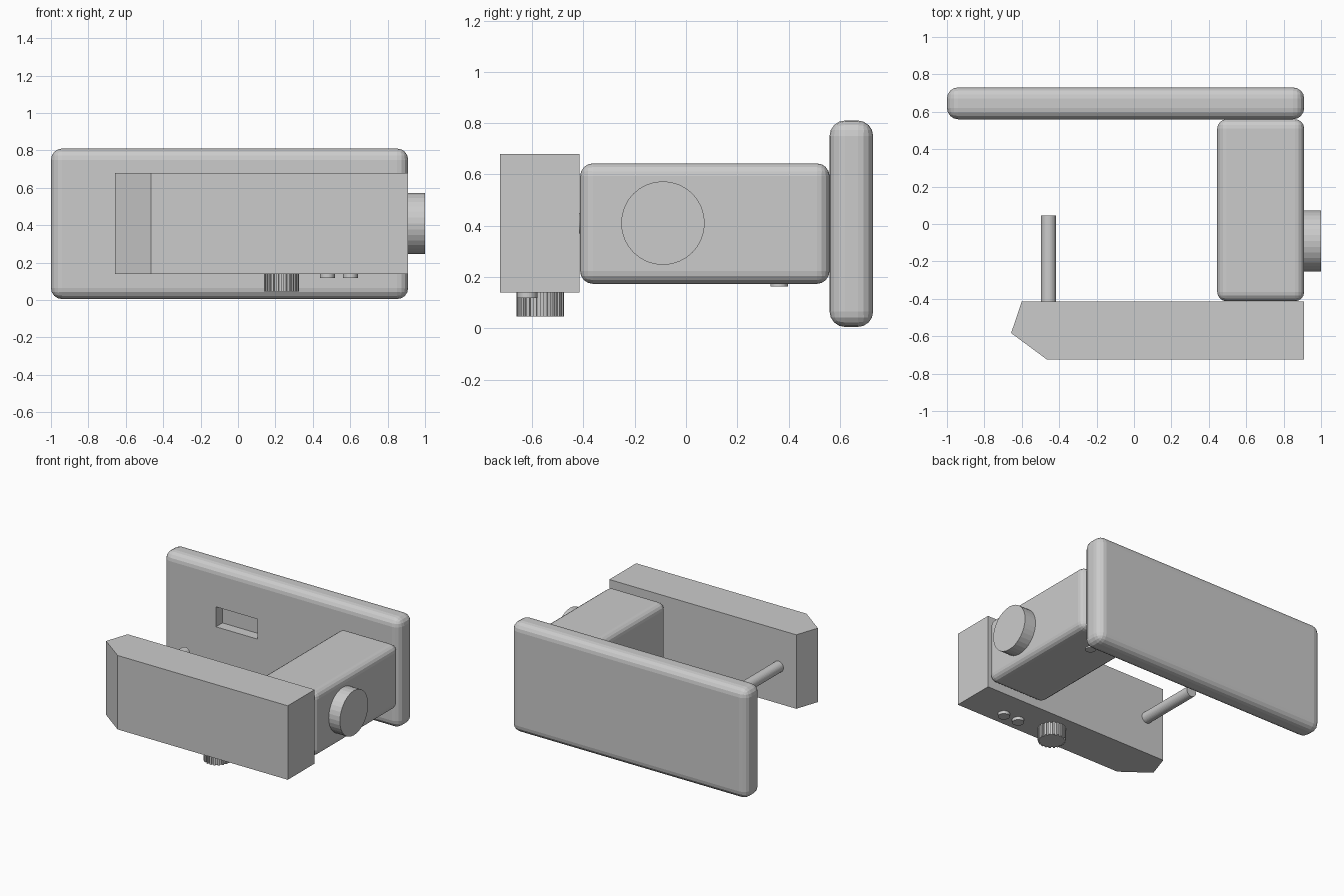
import bpy, bmesh, math
from mathutils import Matrix

if "Cube" in bpy.data.objects:
    bpy.data.objects.remove(bpy.data.objects["Cube"])


def finish(name, bm):
    bmesh.ops.recalc_face_normals(bm, faces=bm.faces)
    me = bpy.data.meshes.new(name)
    bm.to_mesh(me)
    bm.free()
    ob = bpy.data.objects.new(name, me)
    bpy.context.collection.objects.link(ob)
    return ob


def box(name, lo, hi, bevel=0.0):
    bm = bmesh.new()
    bmesh.ops.create_cube(bm, size=1)
    for v in bm.verts:
        v.co = [a + (c + 0.5) * (b - a) for a, b, c in zip(lo, hi, v.co)]
    if bevel:
        bmesh.ops.bevel(bm, geom=bm.edges[:], offset=bevel, segments=4,
                        profile=0.5, affect='EDGES')
    return finish(name, bm)


def cylinder(name, centre, radius, depth, axis='Z', sides=32):
    rot = {'X': Matrix.Rotation(math.pi / 2, 4, 'Y'),
           'Y': Matrix.Rotation(math.pi / 2, 4, 'X'),
           'Z': Matrix.Identity(4)}[axis]
    bm = bmesh.new()
    bmesh.ops.create_cone(bm, cap_ends=True, segments=sides, radius1=radius,
                          radius2=radius, depth=depth,
                          matrix=Matrix.Translation(centre) @ rot)
    return finish(name, bm)


def prism(name, outline, z0, z1):
    bm = bmesh.new()
    face = bm.faces.new([bm.verts.new((x, y, z0)) for x, y in outline])
    ext = bmesh.ops.extrude_face_region(bm, geom=[face])
    for v in ext['geom']:
        if isinstance(v, bmesh.types.BMVert):
            v.co.z = z1
    return finish(name, bm)


# Rounded back plate with a rectangular strike slot
plate = box("back_plate", (-1, 0.56, 0.005), (0.91, 0.73, 0.81), 0.06)
cutter = box("slot_cutter", (-0.57, 0.5, 0.37), (-0.235, 0.635, 0.516))
cutter.hide_render = True
cutter.hide_set(True)
cut = plate.modifiers.new("slot", 'BOOLEAN')
cut.operation = 'DIFFERENCE'
cut.solver = 'EXACT'
cut.object = cutter

# Rounded connecting block and round side dial
box("connecting_block", (0.445, -0.413, 0.173), (0.91, 0.56, 0.643), 0.05)
cylinder("side_dial", (0.95, -0.09, 0.41), 0.163, 0.1, 'X')

# Front housing with pointed end
prism("front_housing", [(-0.60, -0.415), (0.91, -0.415), (0.91, -0.725),
                        (-0.465, -0.725), (-0.657, -0.583)], 0.14, 0.68)

# Locking pin
cylinder("locking_pin", (-0.457, -0.19, 0.41), 0.04, 0.47, 'Y')

# Knurled thumb wheel under the housing
teeth, outline = 20, []
for i in range(teeth):
    for f, r in ((0.0, 0.093), (0.5, 0.093), (0.5, 0.083), (1.0, 0.083)):
        a = 2 * math.pi * (i + f) / teeth
        outline.append((0.232 + r * math.cos(a), -0.568 + r * math.sin(a)))
prism("thumb_wheel", outline, 0.046, 0.145)

# Small buttons under the housing and screw under the block
for i, x in enumerate((0.478, 0.601)):
    cylinder(f"button_{i + 1}", (x, -0.62, 0.133), 0.04, 0.03)
cylinder("block_screw", (0.68, 0.363, 0.172), 0.034, 0.02)
